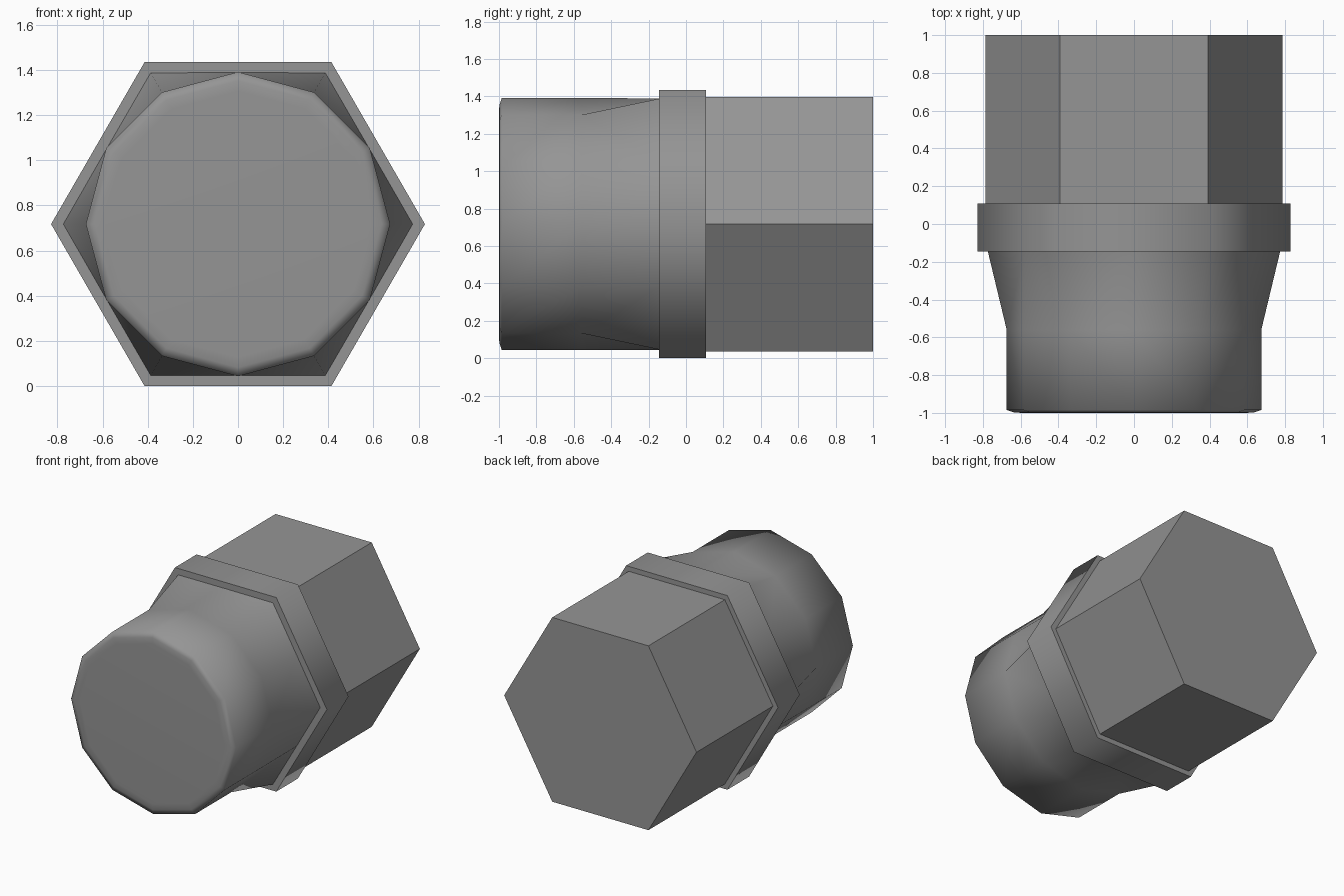
import bpy, bmesh, math

cube = bpy.data.objects.get("Cube")
if cube:
    bpy.data.objects.remove(cube, do_unlink=True)

CENTER_Z = 0.717
grey = bpy.data.materials.new("plain grey")
grey.use_nodes = True
GREY = (0.3, 0.3, 0.3, 1)
grey.diffuse_color = GREY
grey.node_tree.nodes["Principled BSDF"].inputs["Base Color"].default_value = GREY


def ring(bm, y, sides, corner, mid=None):
    """Ring of points around the long axis; mid sets the radius of odd points."""
    points = []
    for i in range(sides):
        a = math.tau * i / sides
        r = mid if mid and i % 2 else corner
        points.append(bm.verts.new((r * math.cos(a), y, CENTER_Z + r * math.sin(a))))
    return points


def bridge(bm, a, b, facets=False):
    """Join two rings; facets folds each quad from the corner to the flat's middle."""
    n = len(a)
    for i in range(n):
        j = (i + 1) % n
        if not facets:
            bm.faces.new((a[i], a[j], b[j], b[i]))
        elif i % 2 == 0:
            bm.faces.new((a[i], a[j], b[j]))
            bm.faces.new((a[i], b[j], b[i]))
        else:
            bm.faces.new((a[i], a[j], b[i]))
            bm.faces.new((a[j], b[j], b[i]))


def finish(bm, name):
    bmesh.ops.recalc_face_normals(bm, faces=bm.faces[:])
    mesh = bpy.data.meshes.new(name)
    bm.to_mesh(mesh)
    bm.free()
    mesh.materials.append(grey)
    obj = bpy.data.objects.new(name, mesh)
    bpy.context.collection.objects.link(obj)
    return obj


def smooth(obj, degrees):
    bpy.ops.object.select_all(action='DESELECT')
    obj.select_set(True)
    bpy.context.view_layer.objects.active = obj
    bpy.ops.object.shade_smooth_by_angle(angle=math.radians(degrees))


def hex_prism(name, front, back, radius):
    bm = bmesh.new()
    a, b = ring(bm, front, 6, radius), ring(bm, back, 6, radius)
    bridge(bm, a, b)
    bm.faces.new(a)
    bm.faces.new(b)
    return finish(bm, name)


# Flat-sided hexagonal shaft at the back
hex_prism("hex_shaft", 0.10, 1.0, 0.786)

# Wider collar, soft around its sides with sharp rims
smooth(hex_prism("hex_collar", -0.145, 0.108, 0.828), 65)

# Twelve-sided barrel that flares into a hexagon at the collar
bm = bmesh.new()
cap = ring(bm, -1.0, 12, 0.59)
inset = ring(bm, -0.998, 12, 0.635)
rim = ring(bm, -0.985, 12, 0.674)
neck = ring(bm, -0.56, 12, 0.674)
flare = ring(bm, -0.14, 12, 0.775, 0.672)
bm.faces.new(cap)
bridge(bm, cap, inset)
bridge(bm, inset, rim)
bridge(bm, rim, neck)
bridge(bm, neck, flare, facets=True)
smooth(finish(bm, "flared_barrel"), 89)
